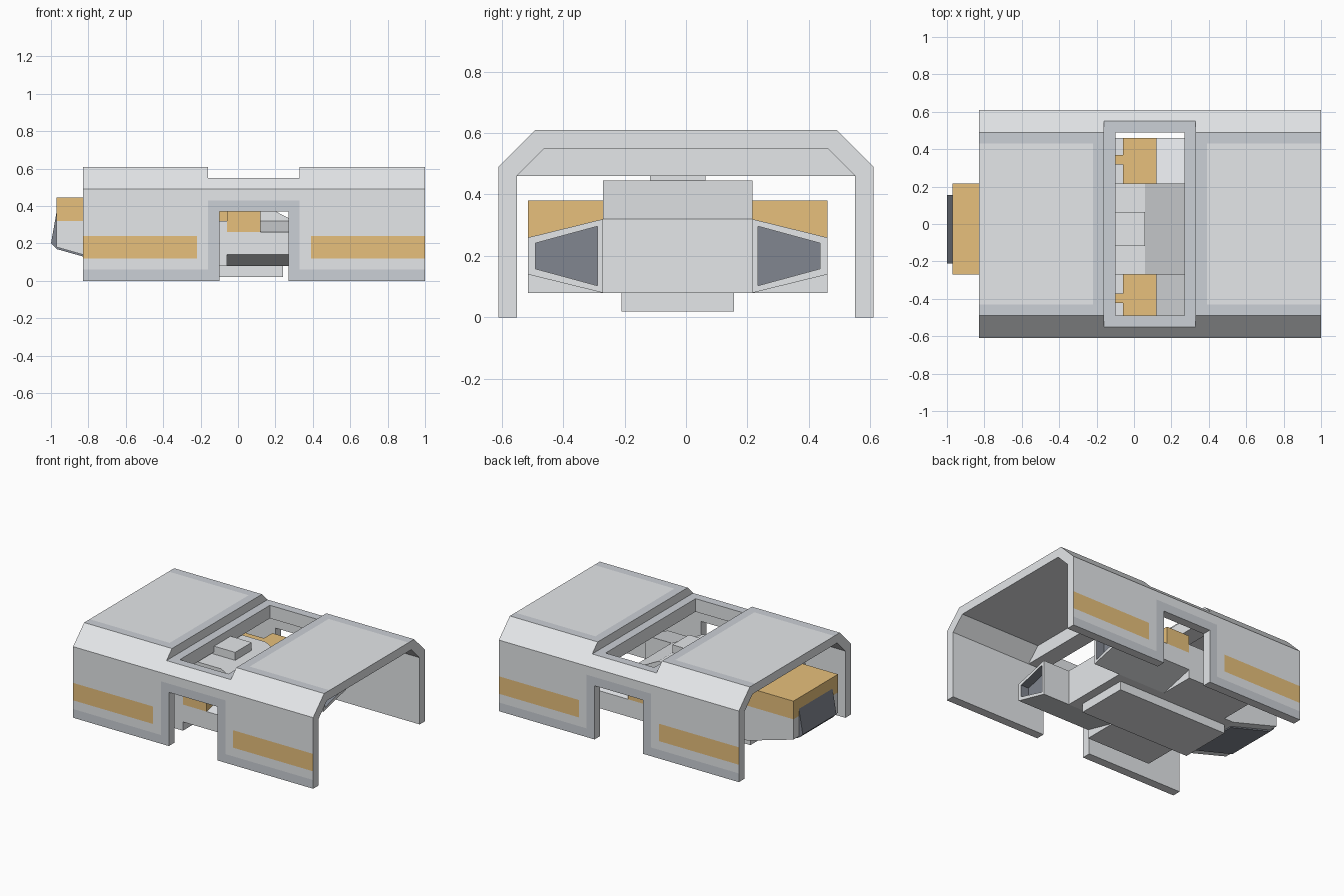
import bpy, bmesh
from mathutils import Vector

if "Cube" in bpy.data.objects:
    bpy.data.objects.remove(bpy.data.objects["Cube"])

def mat(name, c):
    m = bpy.data.materials.new(name)
    m.diffuse_color = (*c, 1)
    m.use_nodes = True
    m.node_tree.nodes["Principled BSDF"].inputs["Base Color"].default_value = m.diffuse_color
    return m

GREY = mat("grey", (0.78, 0.8, 0.82))
TRIM = mat("trim_grey", (0.6, 0.63, 0.67))
GOLD = mat("gold", (0.8, 0.53, 0.2))
DARK = mat("dark", (0.22, 0.24, 0.28))
CY = -0.027   # centre line of the inner vehicle

def prism(name, pts, a, b, axis="x", mats=(GREY,)):
    """Extrude a profile along x (pts = y,z) or along y (pts = x,z)."""
    bm = bmesh.new()
    place = (lambda p, t: (t, *p)) if axis == "x" else (lambda p, t: (p[0], t, p[1]))
    lo = [bm.verts.new(place(p, a)) for p in pts]
    hi = [bm.verts.new(place(p, b)) for p in pts]
    bm.faces.new(lo)
    bm.faces.new(hi)
    for i in range(len(pts)):
        j = (i + 1) % len(pts)
        bm.faces.new((lo[i], lo[j], hi[j], hi[i]))
    bmesh.ops.recalc_face_normals(bm, faces=bm.faces)
    me = bpy.data.meshes.new(name)
    bm.to_mesh(me)
    bm.free()
    for m in mats:
        me.materials.append(m)
    ob = bpy.data.objects.new(name, me)
    bpy.context.collection.objects.link(ob)
    return ob

def box(name, x, y, z, mats=(GREY,)):
    return prism(name, [(y[0], z[0]), (y[1], z[0]), (y[1], z[1]), (y[0], z[1])], *x, mats=mats)

def arch(w, top, c, base):
    return [(-w, base), (w, base), (w, top - c), (w - c, top), (c - w, top), (-w, top - c)]

# Outer cover: solid arch minus hollows, roof recess, roof opening and side doorways
cover = prism("cover", arch(0.61, 0.61, 0.12, 0), -0.83, 1.0, mats=(GREY, TRIM, GOLD))
hollow = arch(0.55, 0.55, 0.09, -0.1)
cutters = [
    prism("cut_left", hollow, -1.1, -0.22),
    prism("cut_right", hollow, 0.39, 1.1),
    box("cut_middle", (-0.3, 0.5), (-0.55, 0.55), (-0.2, 0.46)),
    box("cut_recess", (-0.16, 0.33), (-0.7, 0.7), (0.55, 0.8)),
    box("cut_opening", (-0.10, 0.27), (-0.49, 0.49), (0.4, 0.9)),
    box("cut_doorway", (-0.10, 0.27), (-0.9, 0.9), (-0.3, 0.37)),
]
for c in cutters:
    m = cover.modifiers.new(c.name, "BOOLEAN")
    m.operation, m.solver, m.object = "DIFFERENCE", "EXACT", c
    c.hide_render = True
bpy.context.view_layer.update()
bm = bmesh.new()
bm.from_object(cover, bpy.context.evaluated_depsgraph_get())
cover.modifiers.clear()
for c in cutters:
    bpy.data.objects.remove(c)

# Painted borders and stripes on the cover
for axis, values in (((1, 0, 0), (-0.22, -0.16, 0.33, 0.39)),
                     ((0, 1, 0), (-0.43, 0.43)),
                     ((0, 0, 1), (0.06, 0.12, 0.24, 0.43))):
    for v in values:
        bmesh.ops.bisect_plane(bm, geom=bm.verts[:] + bm.edges[:] + bm.faces[:],
                               plane_co=Vector(axis) * v, plane_no=axis, dist=1e-5)
for f in bm.faces:
    x, y, z = f.calc_center_median()
    f.material_index = 0
    if abs(y) > 0.605 and abs(f.normal.y) > 0.9:
        if z < 0.06 or (-0.16 < x < 0.33 and z < 0.43):
            f.material_index = 1
        elif 0.12 < z < 0.24 and not -0.22 < x < 0.39:
            f.material_index = 2
    elif z > 0.54 and f.normal.z > 0.9 and (abs(y) > 0.43 or -0.22 < x < 0.39):
        f.material_index = 1
bm.to_mesh(cover.data)
bm.free()

# Central body with sloped tail and raked underside at the nose
body_y = (CY - 0.243, CY + 0.243)
prism("body", [(-0.97, 0.32), (-0.97, 0.18), (-0.62, 0.08), (0.30, 0.08), (0.30, 0.32),
               (0.06, 0.445), (-0.5, 0.445), (-0.5, 0.32)], *body_y, axis="y")
box("nose_cap", (-0.97, -0.5), body_y, (0.32, 0.445), (GOLD,))
prism("nose_window", [(-0.968, 0.38), (-1.0, 0.2), (-0.97, 0.17), (-0.65, 0.08),
                      (-0.65, 0.1), (-0.968, 0.2)], CY - 0.183, CY + 0.183, "y", (DARK,))
box("belly", (-0.6, 0.24), (CY - 0.183, CY + 0.183), (0.02, 0.081))
box("roof_block", (-0.25, 0.06), (CY - 0.09, CY + 0.09), (0.44, 0.5))

for side, s in (("left", 1), ("right", -1)):
    def Y(d):
        return CY + s * d
    # Tapered pod with a recessed dark outlet
    pod = prism(side + "_pod", [(Y(0.243), 0.08), (Y(0.487), 0.14), (Y(0.487), 0.26),
                                (Y(0.243), 0.32)], -0.06, 0.5, mats=(GREY, DARK))
    bm = bmesh.new()
    bm.from_mesh(pod.data)
    end = max(bm.faces, key=lambda f: f.calc_center_median().x)
    bmesh.ops.inset_individual(bm, faces=[end], thickness=0.03)
    end.material_index = 1
    bmesh.ops.translate(bm, verts=bmesh.ops.extrude_discrete_faces(bm, faces=[end])["faces"][0].verts[:],
                        vec=(-0.06, 0, 0))
    bm.to_mesh(pod.data)
    bm.free()
    # Gold cover over the pod, wing block behind it and its rib
    prism(side + "_pod_cover", [(Y(0.243), 0.32), (Y(0.487), 0.26), (Y(0.487), 0.38),
                                (Y(0.243), 0.38)], -0.06, 0.12, mats=(GOLD,))
    box(side + "_wing", (-0.55, -0.06), (Y(0.24), Y(0.487)), (0.08, 0.32))
    box(side + "_wing_rib", (-0.55, -0.06), (Y(0.345), Y(0.395)), (0.32, 0.38), (GOLD,))
